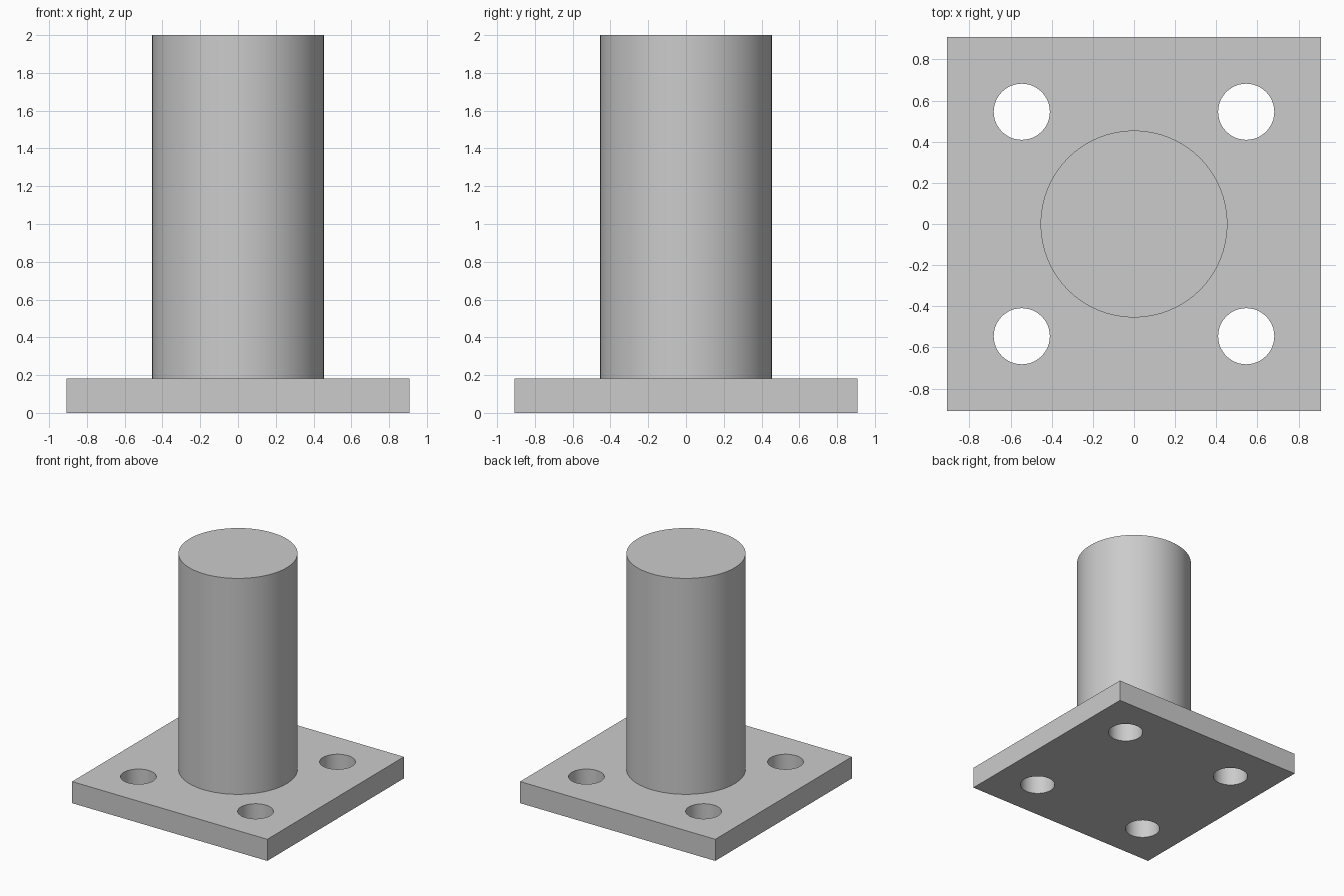
import bpy
import math

cube = bpy.data.objects.get("Cube")
if cube:
    bpy.data.objects.remove(cube, do_unlink=True)

U = 1 / 11                      # design unit: the whole part is 22 units tall
PLATE_W, PLATE_H = 20 * U, 2 * U
SHAFT_R, TOTAL_H = 5 * U, 22 * U
HOLE_R, HOLE_POS = 1.5 * U, 6 * U

grey = bpy.data.materials.new("plain grey")
grey.use_nodes = True
colour = (0.6, 0.6, 0.6, 1)
grey.diffuse_color = colour
grey.node_tree.nodes["Principled BSDF"].inputs["Base Color"].default_value = colour


def cylinder(name, radius, z0, z1, x=0, y=0, sides=64):
    bpy.ops.mesh.primitive_cylinder_add(
        vertices=sides, radius=radius, depth=z1 - z0, location=(x, y, (z0 + z1) / 2))
    obj = bpy.context.object
    obj.name = name
    obj.data.materials.append(grey)
    return obj


def smooth(obj):
    bpy.ops.object.select_all(action='DESELECT')
    obj.select_set(True)
    bpy.context.view_layer.objects.active = obj
    bpy.ops.object.shade_smooth_by_angle(angle=math.radians(30))


# Square base plate
bpy.ops.mesh.primitive_cube_add(size=1, location=(0, 0, PLATE_H / 2))
plate = bpy.context.object
plate.name = "base_plate"
plate.scale = (PLATE_W, PLATE_W, PLATE_H)
bpy.ops.object.transform_apply(location=False, rotation=False, scale=True)
plate.data.materials.append(grey)

# Four bolt holes drilled through the plate
for sx in (-1, 1):
    for sy in (-1, 1):
        drill = cylinder("hole_cutter", HOLE_R, -PLATE_H, 2 * PLATE_H,
                         sx * HOLE_POS, sy * HOLE_POS, sides=48)
        cut = plate.modifiers.new("bolt_hole", 'BOOLEAN')
        cut.operation = 'DIFFERENCE'
        cut.solver = 'EXACT'
        cut.object = drill
        bpy.context.view_layer.objects.active = plate
        bpy.ops.object.modifier_apply(modifier=cut.name)
        bpy.data.objects.remove(drill, do_unlink=True)
smooth(plate)

# Solid round shaft standing on the plate
smooth(cylinder("shaft", SHAFT_R, PLATE_H, TOTAL_H))
